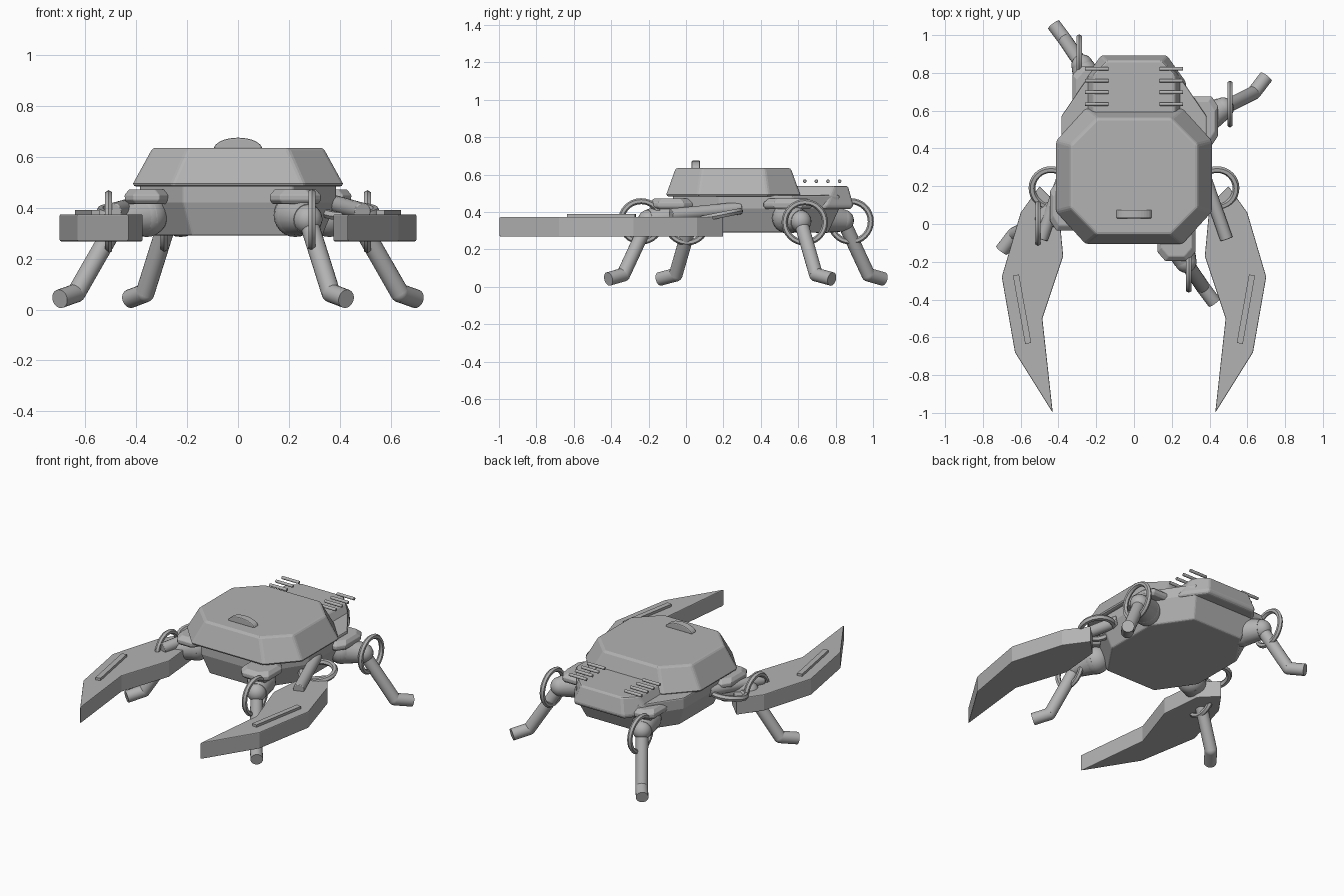
import bpy, bmesh, math
from mathutils import Vector, Matrix

if "Cube" in bpy.data.objects:
    bpy.data.objects.remove(bpy.data.objects["Cube"])

grey = bpy.data.materials.new("grey metal")
grey.diffuse_color = (0.45, 0.45, 0.45, 1)
grey.use_nodes = True
grey.node_tree.nodes["Principled BSDF"].inputs["Base Color"].default_value = grey.diffuse_color
PIVOT = Vector((0, 0.32, 0))


def finish(name, bm, smooth=False, bevel=0):
    bmesh.ops.recalc_face_normals(bm, faces=bm.faces)
    me = bpy.data.meshes.new(name)
    bm.to_mesh(me)
    bm.free()
    me.materials.append(grey)
    ob = bpy.data.objects.new(name, me)
    bpy.context.collection.objects.link(ob)
    if bevel:
        m = ob.modifiers.new("bevel", 'BEVEL')
        m.width, m.segments = bevel, 2
    if smooth:
        bpy.ops.object.select_all(action='DESELECT')
        ob.select_set(True)
        bpy.context.view_layer.objects.active = ob
        bpy.ops.object.shade_smooth_by_angle(angle=math.radians(40))
    return ob


def loft(name, rings, bevel=0):
    """Solid through stacked rings with equal point counts."""
    bm = bmesh.new()
    vs = [[bm.verts.new(p) for p in r] for r in rings]
    n = len(vs[0])
    for a, b in zip(vs, vs[1:]):
        for i in range(n):
            j = (i + 1) % n
            bm.faces.new((a[i], a[j], b[j], b[i]))
    bm.faces.new(vs[0])
    bm.faces.new(vs[-1])
    return finish(name, bm, bevel=bevel)


def octagon(x, y0, y1, cx, cy, z, ox=0.0):
    """Chamfered rectangle: half width x, y range, chamfer sizes."""
    half = [(x - cx, y0), (x, y0 + cy), (x, y1 - cy), (x - cx, y1)]
    pts = half + [(-px, py) for px, py in reversed(half)]
    return [(px + ox, py, z) for px, py in pts]


def tube(name, a, b, r1, r2=None, seg=20, bevel=0):
    a, b = Vector(a), Vector(b)
    bm = bmesh.new()
    m = Matrix.Translation((a + b) / 2) @ (b - a).to_track_quat('Z', 'Y').to_matrix().to_4x4()
    bmesh.ops.create_cone(bm, cap_ends=True, segments=seg, radius1=r1,
                          radius2=r1 if r2 is None else r2,
                          depth=(b - a).length, matrix=m)
    return finish(name, bm, True, bevel)


def ball(name, c, r):
    bm = bmesh.new()
    bmesh.ops.create_uvsphere(bm, u_segments=20, v_segments=12, radius=r,
                              matrix=Matrix.Translation(c))
    return finish(name, bm, True)


def hoop(name, c, axis, r, w):
    """Ring with a hexagonal cross-section."""
    m = Matrix.Translation(c) @ Vector(axis).to_track_quat('Z', 'Y').to_matrix().to_4x4()
    bm = bmesh.new()
    rows = []
    for i in range(32):
        t = 2 * math.pi * i / 32
        row = []
        for k in range(6):
            s = math.pi * k / 3
            d = r + w * math.cos(s)
            row.append(bm.verts.new(m @ Vector((d * math.cos(t), d * math.sin(t), w * math.sin(s)))))
        rows.append(row)
    for i in range(32):
        a, b = rows[i], rows[(i + 1) % 32]
        for k in range(6):
            l = (k + 1) % 6
            bm.faces.new((a[k], a[l], b[l], b[k]))
    return finish(name, bm, True)


# Body, domed shell and rear block
loft("lower_body", [octagon(0.33, -0.03, 0.76, 0.15, 0.22, 0.29),
                    octagon(0.385, -0.07, 0.82, 0.17, 0.25, 0.42),
                    octagon(0.385, -0.07, 0.82, 0.17, 0.25, 0.49)], 0.008)
loft("shell", [octagon(0.412, -0.105, 0.61, 0.155, 0.17, 0.483),
               octagon(0.412, -0.105, 0.61, 0.155, 0.17, 0.495),
               octagon(0.335, -0.055, 0.56, 0.14, 0.14, 0.635)], 0.012)
loft("rear_block", [octagon(0.275, 0.45, 0.88, 0.10, 0.14, 0.415),
                    octagon(0.275, 0.45, 0.895, 0.10, 0.14, 0.435),
                    octagon(0.215, 0.45, 0.865, 0.07, 0.07, 0.54)], 0.01)

# Half-disc sensor on the shell
arc = [(0.095 * math.cos(math.pi * i / 16), 0.63 + 0.045 * math.sin(math.pi * i / 16)) for i in range(17)]
loft("top_sensor", [[(x, y, z) for x, z in arc] for y in (0.03, 0.075)], 0.006)

# Parts that repeat left and right
CLAW = [(0.43, -1.0), (0.63, -0.68), (0.70, -0.28), (0.60, 0.06), (0.50, 0.20),
        (0.40, 0.10), (0.375, -0.17), (0.485, -0.5)]
for s, side in ((1, "right"), (-1, "left")):
    loft(side + "_claw", [[(s * x, y, z) for x, y in CLAW] for z in (0.268, 0.374)], 0.005)
    a, b, w = Vector((0.625, -0.27)), Vector((0.56, -0.632)), Vector((0.016, -0.003))
    loft(side + "_claw_ridge", [[(s * p.x, p.y, z) for p in (a + w, a - w, b - w, b + w)]
                                for z in (0.365, 0.39)])
    tube(side + "_claw_arm", (s * 0.36, 0.29, 0.42), (s * 0.49, -0.08, 0.385), 0.034, bevel=0.004)
    hoop(side + "_claw_hoop", (s * 0.44, 0.19, 0.385), (0, -0.2, 1), 0.10, 0.018)
    for i in range(4):
        y = 0.635 + 0.062 * i
        tube(f"{side}_vent_bar_{i}", (s * 0.135, y, 0.565), (s * 0.26, y, 0.565), 0.01, seg=10, bevel=0.003)

# Legs: cap centre, cap half size, hoop centre, ankle, toe
LEGS = [("side", (-0.36, 0.095), (0.085, 0.13), (-0.508, 0.005, 0.345), (-0.635, -0.055, 0.065), (-0.70, -0.14, 0.042)),
        ("end", (0.225, -0.08), (0.10, 0.115), (0.29, -0.24, 0.35), (0.365, -0.335, 0.065), (0.425, -0.415, 0.042))]
for kind, cap, size, ring, ankle, toe in LEGS:
    for turn in (0, 1):
        name = f"{kind}_leg_{turn}"

        def put(p):
            p = Vector(p)
            return Vector((-p.x, 2 * PIVOT.y - p.y, p.z)) if turn else p

        cx, cy, _ = put((*cap, 0))
        hx, hy = size
        loft(name + "_hip_cap", [octagon(hx * k, cy - hy * k, cy + hy * k, hx * 0.4, hy * 0.4, z, cx)
                                 for k, z in ((0.9, 0.415), (1, 0.43), (1, 0.45), (0.8, 0.472))], 0.004)
        hub = put(ring)
        inner = Vector((cx, cy, 0.37))
        mid = inner.lerp(hub, 0.75)
        ball(name + "_hip", inner, 0.085)
        tube(name + "_hip_cone", inner, mid, 0.085, 0.06)
        hoop(name + "_hoop", hub, (1, 0, 0), 0.108, 0.016)
        tube(name + "_shin", mid, put(ankle), 0.037)
        ball(name + "_knee", mid, 0.058)
        ball(name + "_ankle", put(ankle), 0.037)
        tube(name + "_foot", put(ankle), put(toe), 0.037)
